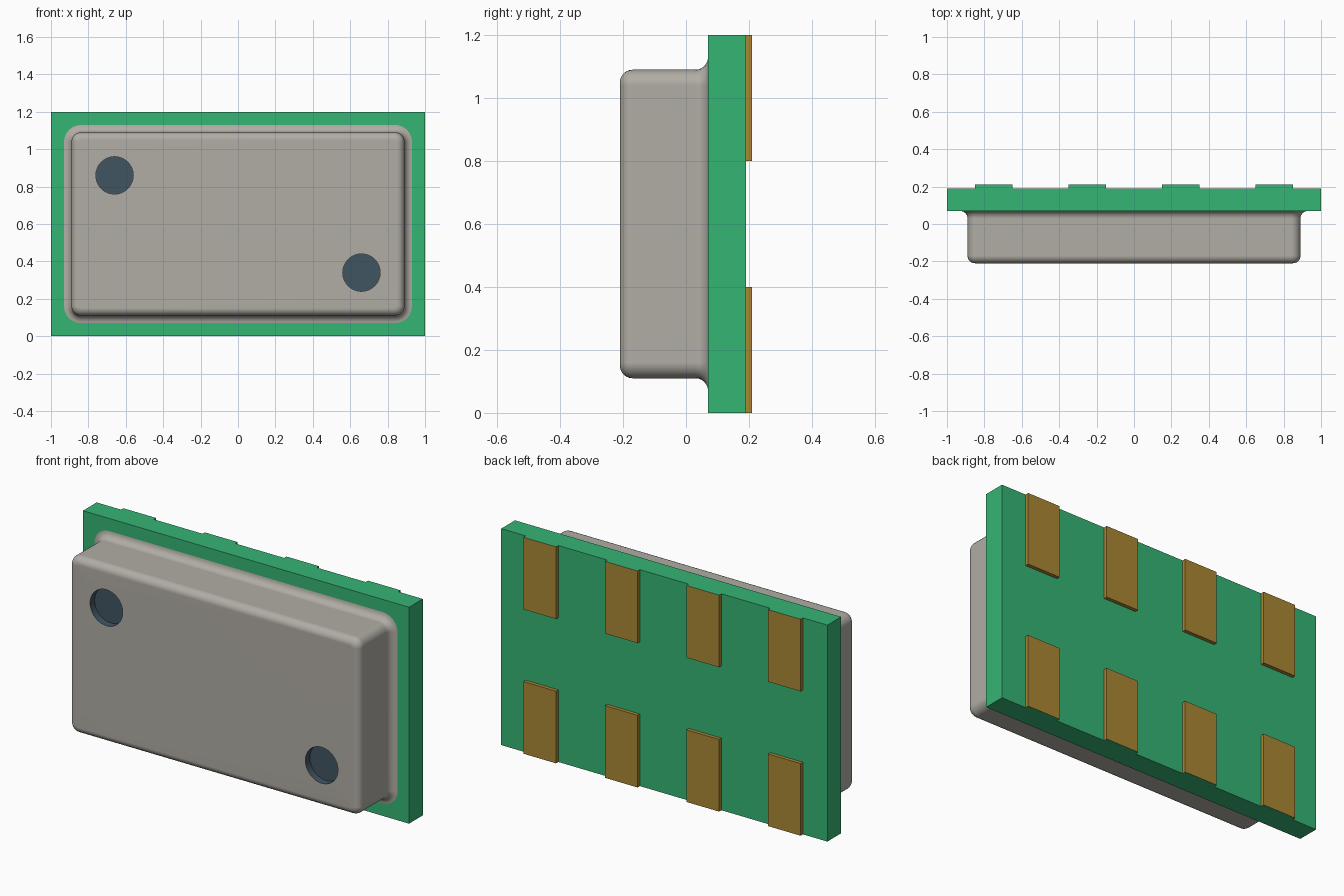
import bpy, bmesh, math
from mathutils import Vector

cube = bpy.data.objects.get("Cube")
if cube:
    bpy.data.objects.remove(cube, do_unlink=True)


def material(name, rgb):
    m = bpy.data.materials.new(name)
    m.use_nodes = True
    m.diffuse_color = (*rgb, 1)
    m.node_tree.nodes["Principled BSDF"].inputs["Base Color"].default_value = (*rgb, 1)
    return m


GREEN = material("board green", (0.036, 0.462, 0.174))
METAL = material("can metal", (0.440, 0.418, 0.376))
SLATE = material("port slate", (0.053, 0.089, 0.120))
GOLD = material("pad gold", (0.402, 0.242, 0.034))

HEIGHT = 1.2
MID = HEIGHT / 2


def finish(bm, name, *mats):
    bmesh.ops.recalc_face_normals(bm, faces=bm.faces)
    mesh = bpy.data.meshes.new(name)
    bm.to_mesh(mesh)
    bm.free()
    for m in mats:
        mesh.materials.append(m)
    ob = bpy.data.objects.new(name, mesh)
    bpy.context.collection.objects.link(ob)
    return ob


def box(name, lo, hi, *mats, rule=None):
    lo, hi = Vector(lo), Vector(hi)
    bm = bmesh.new()
    bmesh.ops.create_cube(bm, size=1)
    for v in bm.verts:
        v.co = (lo + hi) / 2 + v.co * (hi - lo)
    if rule:
        for f in bm.faces:
            f.material_index = rule(f.calc_center_median())
    return finish(bm, name, *mats)


# Circuit board
box("board", (-1, 0.07, 0), (1, 0.19, HEIGHT), GREEN)

# Solder pads on the back; the ends flush with the board edge are green
flush_end = lambda c: int(abs(c.z - MID) > MID - 0.001)
for row, z in (("lower", 0), ("upper", 0.8)):
    for i in range(4):
        x = -0.75 + 0.5 * i
        box(f"{row}_pad_{i + 1}", (x - 0.1, 0.19, z), (x + 0.1, 0.21, z + 0.4),
            GOLD, GREEN, rule=flush_end)

# Metal can: rounded rectangles lofted from the flared foot to the front
HX, HZ, CORNER, R = 0.89, 0.49, 0.05, 0.04
FOOT, FRONT, STEPS = 0.07, -0.21, 6


def rounded_ring(bm, y, grow):
    r = CORNER + grow
    verts = []
    for q, (sx, sz) in enumerate(((1, 1), (-1, 1), (-1, -1), (1, -1))):
        for k in range(STEPS + 1):
            a = (q + k / STEPS) * math.pi / 2
            verts.append(bm.verts.new((sx * (HX - CORNER) + r * math.cos(a), y,
                                       MID + sz * (HZ - CORNER) + r * math.sin(a))))
    return verts


def bridge(bm, a, b, mat=0):
    for i in range(len(a)):
        j = (i + 1) % len(a)
        bm.faces.new((a[i], a[j], b[j], b[i])).material_index = mat


def circle(bm, x, y, z, r, n=48):
    return [bm.verts.new((x + r * math.cos(t), y, z + r * math.sin(t)))
            for t in (2 * math.pi * i / n for i in range(n))]


def loop_edges(bm, ring):
    edges = []
    for i, v in enumerate(ring):
        w = ring[(i + 1) % len(ring)]
        edges.append(bm.edges.get((v, w)) or bm.edges.new((v, w)))
    return edges


angles = [math.pi / 2 * k / STEPS for k in range(STEPS + 1)]
profile = [(FOOT - R * math.sin(a), R * (1 - math.cos(a))) for a in angles]
profile = [(FOOT - R + R * math.cos(a), R - R * math.sin(a)) for a in angles]
profile += [(FRONT + R - R * math.sin(a), R * math.cos(a) - R) for a in angles]

bm = bmesh.new()
rings = [rounded_ring(bm, y, grow) for y, grow in profile]
for a, b in zip(rings, rings[1:]):
    bridge(bm, a, b)
bm.faces.new(rings[0])
for f in bm.faces:
    f.smooth = True

# Front face with two round recessed ports
edges = loop_edges(bm, rings[-1])
for s in (-1, 1):
    x, z = s * 0.66, MID - s * 0.26
    rim = circle(bm, x, FRONT, z, 0.1)
    floor = circle(bm, x, FRONT + 0.04, z, 0.1)
    edges += loop_edges(bm, rim)
    bridge(bm, rim, floor, 1)
    bm.faces.new(floor).material_index = 1
bmesh.ops.triangle_fill(bm, use_beauty=True, edges=edges, normal=(0, -1, 0))

can = finish(bm, "metal_can", METAL, SLATE)
bpy.ops.object.select_all(action="DESELECT")
can.select_set(True)
bpy.context.view_layer.objects.active = can
bpy.ops.object.shade_smooth_by_angle(angle=math.radians(35))
weighted = can.modifiers.new("weighted_normals", "WEIGHTED_NORMAL")
weighted.keep_sharp = True
